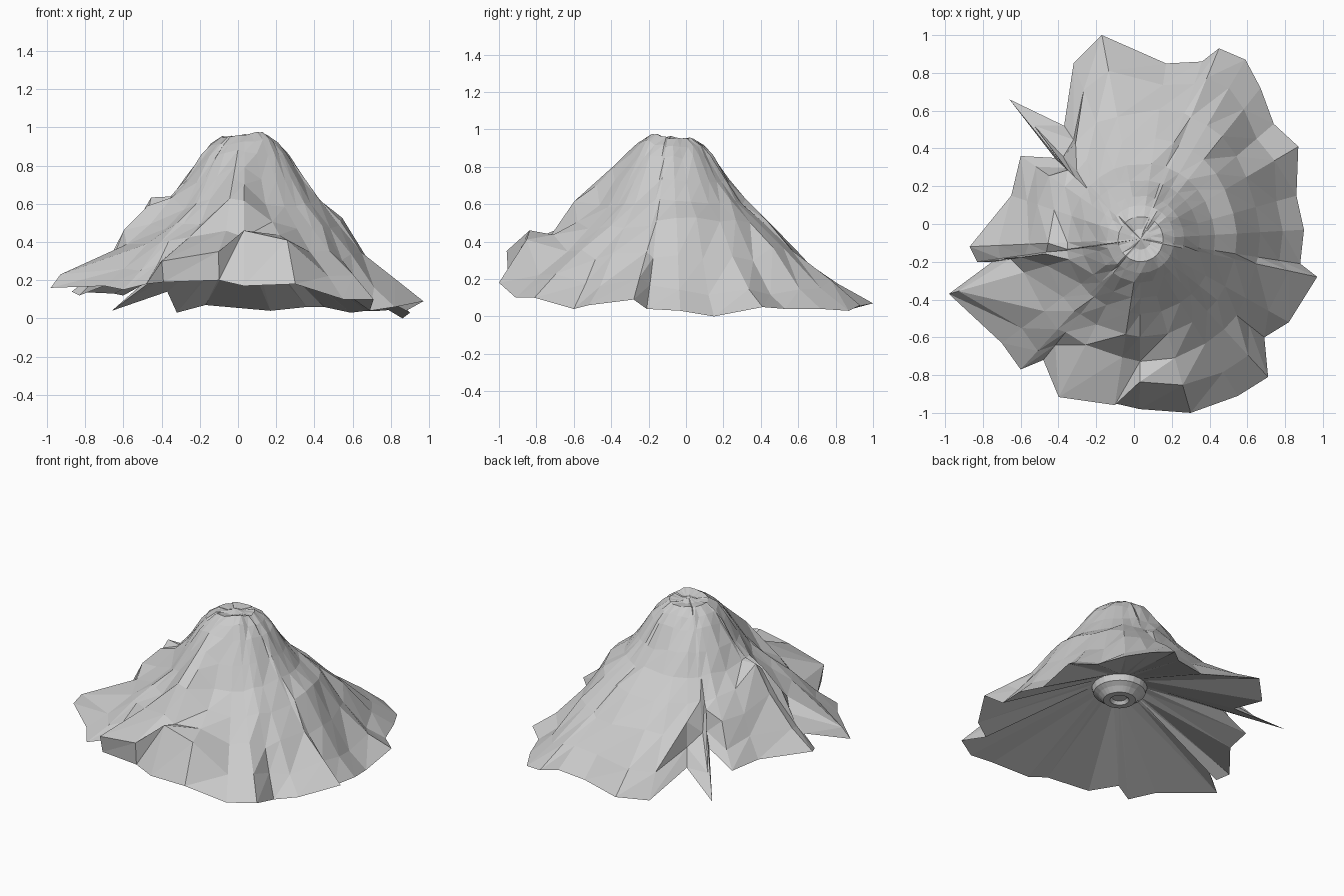
import bpy, bmesh, math, random

random.seed(4)
CX, CY = 0.035, -0.08          # axis of the peak

# ragged foot of the mountain, counter-clockwise: x, y, z (+ height of a steep lip)
rim = [
    (0.90, -0.03, 0.03), (0.86, 0.15, 0.0), (0.87, 0.41, 0.05), (0.74, 0.53, 0.04),
    (0.67, 0.72, 0.04), (0.59, 0.87, 0.03), (0.45, 0.93, 0.06), (0.36, 0.86, 0.06),
    (0.17, 0.85, 0.04), (-0.17, 1.0, 0.07), (-0.32, 0.85, 0.03), (-0.37, 0.52, 0.14),
    (-0.66, 0.66, 0.04), (-0.42, 0.35, 0.22), (-0.6, 0.36, 0.12), (-0.65, 0.15, 0.13),
    (-0.87, -0.12, 0.14), (-0.83, -0.2, 0.12), (-0.75, -0.2, 0.2), (-0.98, -0.37, 0.16, 0.23),
    (-0.7, -0.63, 0.17), (-0.6, -0.77, 0.15), (-0.48, -0.72, 0.18), (-0.39, -0.9, 0.19, 0.3),
    (-0.1, -0.95, 0.2, 0.35), (0.03, -0.98, 0.17, 0.46), (0.3, -1.0, 0.18, 0.41),
    (0.55, -0.91, 0.1), (0.71, -0.81, 0.1), (0.69, -0.6, 0.04), (0.82, -0.52, 0.06),
    (0.97, -0.28, 0.09), (0.88, -0.21, 0.04)]
# how far out the lip sits, by foot index (default is set back from the foot)
lip_reach = {19: 0.95, 23: 1.02, 24: 1.01}
# slope: fraction of the radius, fraction of the height
slope = [(0.86, 0.13), (0.7, 0.3), (0.56, 0.46), (0.43, 0.6), (0.34, 0.73),
         (0.25, 0.87), (0.195, 0.94), (0.13, 0.985), (0.06, 0.98)]
# crags: x, y, extra height, spread
crags = [(-0.48, -0.08, 0.14, 0.11), (0.0, -0.57, 0.14, 0.12), (-0.02, -0.4, 0.06, 0.1),
         (0.13, -0.2, 0.03, 0.07), (0.2, -0.45, -0.03, 0.12), (-0.25, -0.3, -0.03, 0.12),
         (0.55, 0.05, 0.05, 0.14), (0.4, 0.45, 0.05, 0.16), (0.65, 0.4, -0.04, 0.14)]


def bridge(bm, a, b):
    """Triangulated band between two closed rings."""
    n = len(a)
    for i in range(n):
        j = (i + 1) % n
        bm.faces.new((a[i], a[j], b[j]))
        bm.faces.new((a[i], b[j], b[i]))


def cap(bm, ring, co):
    c = bm.verts.new(co)
    for i in range(len(ring)):
        bm.faces.new((ring[i], ring[(i + 1) % len(ring)], c))


def crag_height(x, y):
    return sum(h * math.exp(-((x - a) ** 2 + (y - b) ** 2) / s ** 2) for a, b, h, s in crags)


bm = bmesh.new()
foot = [bm.verts.new(p[:3]) for p in rim]
polar = [(math.atan2(p[1] - CY, p[0] - CX), math.hypot(p[0] - CX, p[1] - CY)) for p in rim]
n = len(rim)

# outer slopes: rings climbing from the foot to the summit
ring = foot
for t, f in slope:
    nxt = []
    for i, p in enumerate(rim):
        ang, r = polar[i]
        avg = sum(polar[(i + k) % n][1] for k in (-2, -1, 0, 1, 2)) / 5
        w = min(1, max(0, (t - 0.35) / 0.5))
        base = avg * w + 0.92 * (1 - w)
        if t > 0.8:
            base = min(r * 1.02, avg * 0.3 + r * 0.7)
        elif t > 0.5:
            base = min(base, r * 0.85 / t)
        rad = t * base
        z = p[2] + (0.965 - p[2]) * f if t > 0.6 else 0.08 + 0.885 * f
        if len(p) == 4 and t > 0.8:
            rad, z = r * lip_reach.get(i, 0.84), p[3]
        else:
            x, y = CX + rad * math.cos(ang), CY + rad * math.sin(ang)
            z += crag_height(x, y) + random.uniform(-0.02, 0.02) * min(1, t * 2)
        nxt.append(bm.verts.new((CX + rad * math.cos(ang), CY + rad * math.sin(ang), z)))
    bridge(bm, ring, nxt)
    ring = nxt
cap(bm, ring, (CX, CY, 0.965))

# hollow underside: straight facets to a small hanging bowl
ring = foot
for rad, z in [(0.17, 0.4), (0.16, 0.36), (0.13, 0.34), (0.1, 0.31), (0.06, 0.31), (0.045, 0.33)]:
    nxt = [bm.verts.new((0.05 + rad * math.cos(a), -0.08 + rad * math.sin(a), z)) for a, _ in polar]
    bridge(bm, ring, nxt)
    ring = nxt
cap(bm, ring, (0.05, -0.08, 0.33))

bmesh.ops.recalc_face_normals(bm, faces=bm.faces)
mesh = bpy.data.meshes.new("mountain")
bm.to_mesh(mesh)
bm.free()
mountain = bpy.data.objects.new("mountain", mesh)
bpy.context.collection.objects.link(mountain)
